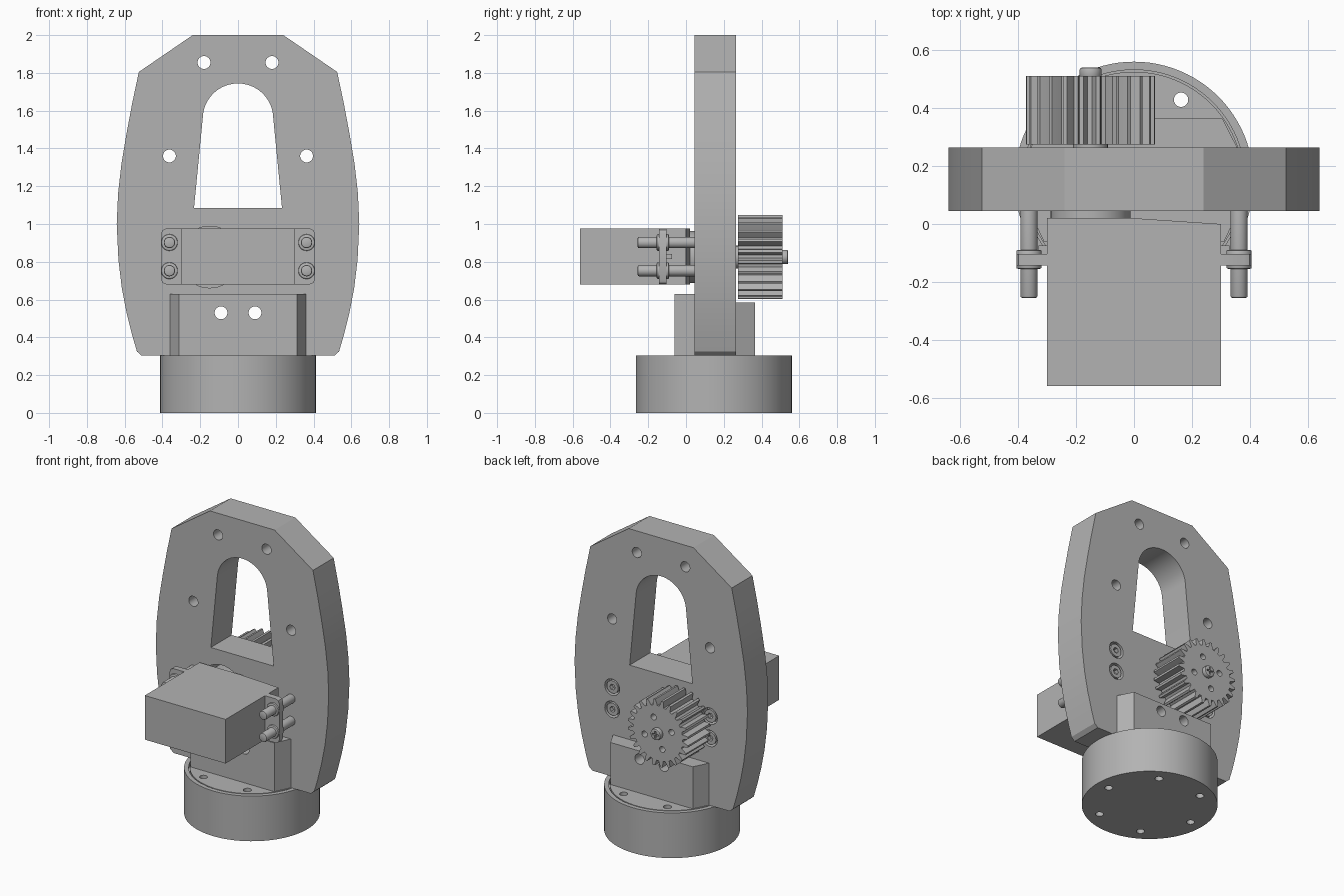
import bpy, bmesh, math
from mathutils import Vector

if "Cube" in bpy.data.objects:
    bpy.data.objects.remove(bpy.data.objects["Cube"], do_unlink=True)

GREY = (0.45, 0.45, 0.45, 1)
grey = bpy.data.materials.new("plain grey")
grey.use_nodes = True
grey.diffuse_color = GREY
grey.node_tree.nodes["Principled BSDF"].inputs["Base Color"].default_value = GREY


def circle(cx, cy, r, n=32, turn=0.0):
    return [(cx + r * math.cos(turn + math.tau * i / n),
             cy + r * math.sin(turn + math.tau * i / n)) for i in range(n)]


def rect(x0, x1, y0, y1):
    return [(x0, y0), (x1, y0), (x1, y1), (x0, y1)]


def prism(name, outline, start, end, axis="y", cuts=(), bevel=0.0):
    """Extrude an outline along y (outline in x, z) or z (outline in x, y), then cut it."""
    def place(p, h):
        return Vector((p[0], h, p[1])) if axis == "y" else Vector((p[0], p[1], h))
    bm = bmesh.new()
    low = [bm.verts.new(place(p, start)) for p in outline]
    high = [bm.verts.new(place(p, end)) for p in outline]
    bm.faces.new(low)
    bm.faces.new(high)
    for i in range(len(low)):
        j = (i + 1) % len(low)
        bm.faces.new((low[i], low[j], high[j], high[i]))
    bmesh.ops.recalc_face_normals(bm, faces=bm.faces)
    mesh = bpy.data.meshes.new(name)
    bm.to_mesh(mesh)
    bm.free()
    mesh.materials.append(grey)
    obj = bpy.data.objects.new(name, mesh)
    bpy.context.collection.objects.link(obj)
    bpy.ops.object.select_all(action="DESELECT")
    obj.select_set(True)
    bpy.context.view_layer.objects.active = obj
    if bevel:
        mod = obj.modifiers.new("bevel", "BEVEL")
        mod.width = bevel
        mod.segments = 2
        mod.limit_method = "ANGLE"
        mod.angle_limit = math.radians(50)
        bpy.ops.object.modifier_apply(modifier=mod.name)
    for cut_outline, c0, c1, c_axis in cuts:
        cutter = prism("cutter", cut_outline, c0, c1, c_axis)
        cutter.hide_render = True
        mod = obj.modifiers.new("cut", "BOOLEAN")
        mod.operation = "DIFFERENCE"
        mod.solver = "EXACT"
        mod.object = cutter
        bpy.context.view_layer.objects.active = obj
        bpy.ops.object.modifier_apply(modifier=mod.name)
        bpy.data.objects.remove(cutter, do_unlink=True)
    bpy.ops.object.select_all(action="DESELECT")
    obj.select_set(True)
    bpy.context.view_layer.objects.active = obj
    bpy.ops.object.shade_smooth_by_angle(angle=math.radians(25))
    return obj


# Round base with a turntable set into it, six holes right through
BASE_Y = 0.148
base_holes = [(circle(*p, 0.025, 20), -0.1, 0.5, "z") for p in circle(0, BASE_Y, 0.325, 6)]
prism("base", circle(0, BASE_Y, 0.413, 96), 0, 0.303, "z",
      [(circle(0, BASE_Y, 0.385, 96), 0.28, 0.4, "z")] + base_holes)
prism("turntable", circle(0, BASE_Y, 0.378, 96), 0.28, 0.303, "z", base_holes)

# Upright plate: half outline mirrored
PLATE_FRONT, PLATE_BACK = 0.045, 0.265
half = [(0.51, 0.303), (0.535, 0.325), (0.56, 0.41), (0.59, 0.53), (0.615, 0.66), (0.633, 0.81),
        (0.642, 1.0), (0.635, 1.16), (0.617, 1.32), (0.59, 1.48), (0.56, 1.64), (0.525, 1.805), (0.24, 2.0)]
plate_outline = half + [(-x, z) for x, z in reversed(half)]
arch = [(0.186 * math.cos(a), 1.56 + 0.184 * math.sin(a))
        for a in [math.radians(8 + 164 * i / 24) for i in range(25)]]
window = [(-0.233, 1.085), (0.233, 1.085)] + arch

GEAR_X, GEAR_Z = -0.15, 0.825
BOLTS = [(sx * 0.363, z) for sx in (-1, 1) for z in (0.753, 0.902)]
CLAMP_HOLES = [(circle(x, 0.53, 0.034), -0.5, 0.8, "y") for x in (-0.09, 0.09)]
plate_cuts = [(window, -0.1, 0.5, "y"), (circle(GEAR_X, GEAR_Z, 0.163, 48), -0.1, 0.5, "y")]
plate_cuts += [(circle(sx * x, z, 0.034), -0.1, 0.5, "y")
               for sx in (-1, 1) for x, z in ((0.18, 1.855), (0.363, 1.36))]
plate_cuts += [(circle(x, z, 0.055), 0.215, 0.5, "y") for x, z in BOLTS]
prism("upright_plate", plate_outline, PLATE_FRONT, PLATE_BACK, "y", plate_cuts + CLAMP_HOLES)


# Clamp blocks before and behind the plate, their ends following the turntable
def chord_block(name, inner, outer, height):
    def half_width(y):
        return math.sqrt(0.375 ** 2 - (y - BASE_Y) ** 2)
    a, b = half_width(inner), half_width(outer)
    outline = [(-a, inner), (a, inner), (b, outer), (-b, outer)]
    prism(name, outline, 0.303, height, "z", CLAMP_HOLES)


chord_block("front_clamp", PLATE_FRONT, -0.06, 0.63)
chord_block("back_clamp", PLATE_BACK, 0.365, 0.585)

# Motor body with its sloping rear end and output boss
prism("motor_body", [(-0.3, -0.56), (0.3, -0.56), (0.3, 0), (0, 0.02), (-0.3, 0.02)], 0.68, 0.976, "z")
prism("motor_boss", circle(GEAR_X, GEAR_Z, 0.138, 48), 0.01, 0.2)
prism("motor_shaft", circle(GEAR_X, GEAR_Z, 0.06, 24), 0.19, 0.29)

# Mounting ears, ribs, and the bolts that hold them
for side, s in (("right", -1), ("left", 1)):
    x0, x1 = sorted((s * 0.295, s * 0.407))
    ear = [(s * 0.295, 0.68), (s * 0.38, 0.68), (s * 0.399, 0.688), (s * 0.407, 0.707),
           (s * 0.407, 0.949), (s * 0.399, 0.968), (s * 0.38, 0.976), (s * 0.295, 0.976)]
    prism(side + "_motor_ear", ear, -0.143, -0.103)
    r0, r1 = sorted((s * 0.295, s * 0.33))
    prism(side + "_ear_rib", rect(r0, r1, 0.815, 0.84), -0.105, -0.075)
for x, z in BOLTS:
    tag = ("left" if x > 0 else "right") + ("_upper" if z > 0.8 else "_lower")
    prism(tag + "_collar", circle(x, z, 0.044), -0.155, -0.09, bevel=0.006)
    prism(tag + "_bolt", circle(x, z, 0.03), -0.256, 0.22, bevel=0.008)
    prism(tag + "_bolt_head", circle(x, z, 0.042), 0.213, 0.262, "y",
          [(circle(x, z, 0.02, 6), 0.235, 0.4, "y")])

# Spur gear: one tooth shape repeated round the hub
TEETH = 24
tooth = [(0.0, 0.184), (0.22, 0.184), (0.33, 0.205), (0.43, 0.224), (0.67, 0.224), (0.78, 0.205), (0.9, 0.184)]
gear_outline = []
for t in range(TEETH):
    for f, r in tooth:
        a = math.tau * (t + f) / TEETH
        gear_outline.append((GEAR_X + r * math.cos(a), GEAR_Z + r * math.sin(a)))
gear_holes = [(circle(*p, 0.02, 20), 0.43, 0.6, "y")
              for p in circle(GEAR_X, GEAR_Z, 0.105, 4, math.radians(72))]
prism("gear", gear_outline, 0.275, 0.512, "y", gear_holes)

# Cross-slotted screw on the gear
L, W = 0.024, 0.005
slots = [(rect(GEAR_X - a, GEAR_X + a, GEAR_Z - b, GEAR_Z + b), 0.525, 0.6, "y")
         for a, b in ((L, W), (W, L))]
prism("gear_screw", circle(GEAR_X, GEAR_Z, 0.038), 0.505, 0.541, "y", slots, bevel=0.008)
